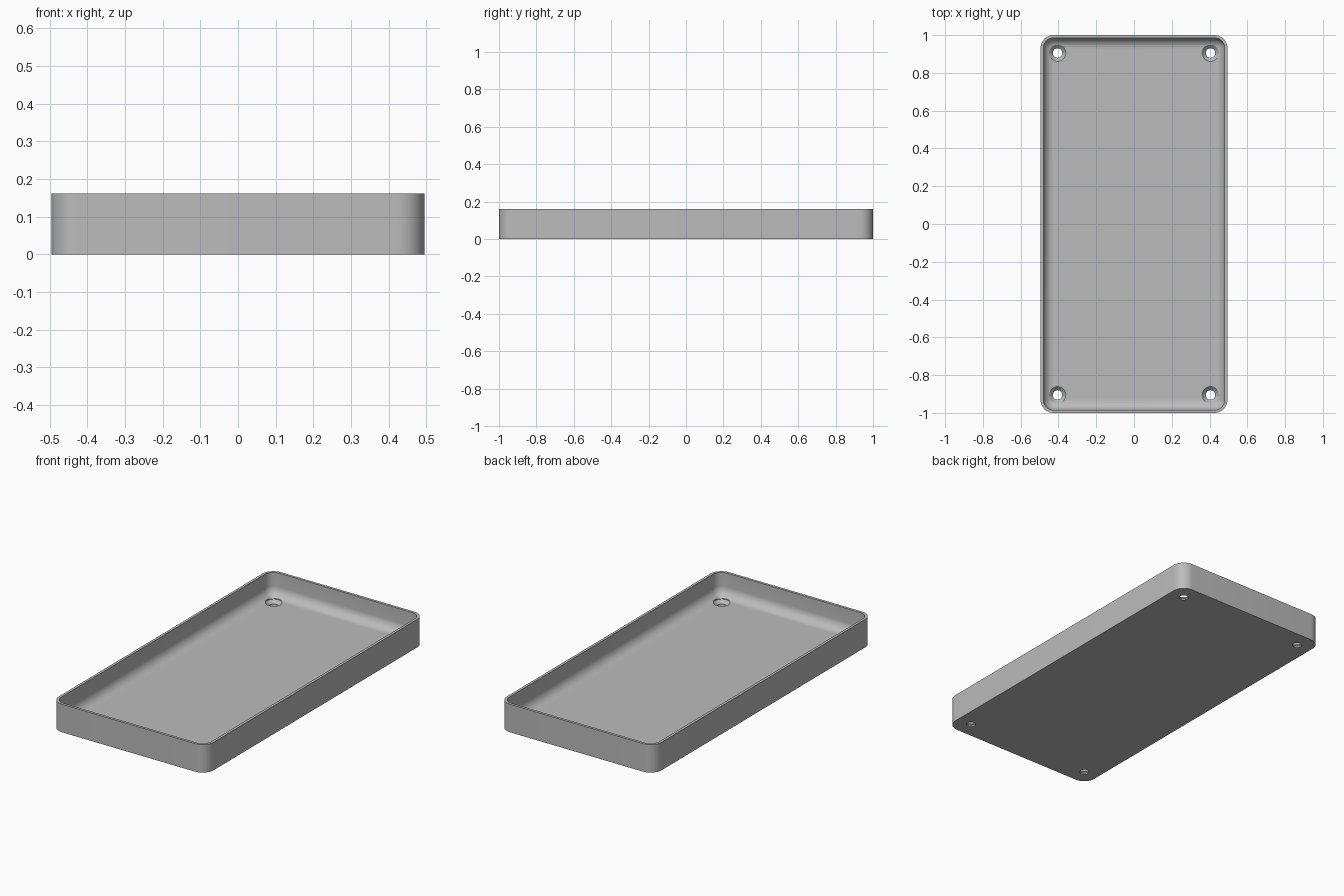
import bpy, bmesh, math

if "Cube" in bpy.data.objects:
    bpy.data.objects.remove(bpy.data.objects["Cube"], do_unlink=True)

HALF_X, HALF_Y, HEIGHT = 0.495, 1.0, 0.162
CORNER, WALL, FLOOR, FILLET = 0.07, 0.015, 0.028, 0.055
HOLE_X, HOLE_Y = 0.405, 0.905

grey = bpy.data.materials.new("plain grey")
grey.use_nodes = True
colour = (0.5, 0.5, 0.5, 1)
grey.diffuse_color = colour
grey.node_tree.nodes["Principled BSDF"].inputs["Base Color"].default_value = colour


def make_object(name, bm):
    bmesh.ops.recalc_face_normals(bm, faces=bm.faces)
    mesh = bpy.data.meshes.new(name)
    bm.to_mesh(mesh)
    bm.free()
    obj = bpy.data.objects.new(name, mesh)
    bpy.context.collection.objects.link(obj)
    mesh.materials.append(grey)
    return obj


def loft(bm, rings):
    """Skin a list of equal point rings and cap both ends."""
    loops = [[bm.verts.new(p) for p in ring] for ring in rings]
    for a, b in zip(loops, loops[1:]):
        for i in range(len(a)):
            j = (i + 1) % len(a)
            bm.faces.new((a[i], a[j], b[j], b[i]))
    bm.faces.new(loops[0])
    bm.faces.new(loops[-1])


def rounded_rect(inset, z, steps=12):
    r = max(CORNER - inset, 0.003)
    cx, cy = HALF_X - inset - r, HALF_Y - inset - r
    ring = []
    for k, (sx, sy) in enumerate([(1, 1), (-1, 1), (-1, -1), (1, -1)]):
        for i in range(steps + 1):
            t = math.pi / 2 * (k + i / steps)
            ring.append((sx * cx + r * math.cos(t), sy * cy + r * math.sin(t), z))
    return ring


def circle(x, y, r, z, sides=40):
    angles = [2 * math.pi * i / sides for i in range(sides)]
    return [(x + r * math.cos(t), y + r * math.sin(t), z) for t in angles]


# Tray shell: outer wall, rim, inner wall, rounded fillet down to the floor
rings = [rounded_rect(0, 0), rounded_rect(0, HEIGHT), rounded_rect(WALL, HEIGHT)]
for i in range(11):
    t = math.pi / 2 * i / 10
    rings.append(rounded_rect(WALL + FILLET * (1 - math.cos(t)),
                              FLOOR + FILLET * (1 - math.sin(t))))
bm = bmesh.new()
loft(bm, rings)
tray = make_object("tray", bm)

# Countersunk screw holes in the four corners
bm = bmesh.new()
for sx in (-1, 1):
    for sy in (-1, 1):
        profile = [(0.025, -0.05), (0.025, 0.008), (0.044, FLOOR - 0.001), (0.044, 0.12)]
        loft(bm, [circle(sx * HOLE_X, sy * HOLE_Y, r, z) for r, z in profile])
cutter = make_object("screw_hole_cutter", bm)
cutter.hide_render = True
cutter.hide_set(True)

cut = tray.modifiers.new("screw_holes", 'BOOLEAN')
cut.operation = 'DIFFERENCE'
cut.solver = 'EXACT'
cut.object = cutter

bpy.ops.object.select_all(action='DESELECT')
tray.select_set(True)
bpy.context.view_layer.objects.active = tray
bpy.ops.object.modifier_apply(modifier=cut.name)
bpy.data.objects.remove(cutter, do_unlink=True)
bpy.ops.object.shade_smooth_by_angle(angle=math.radians(30))
